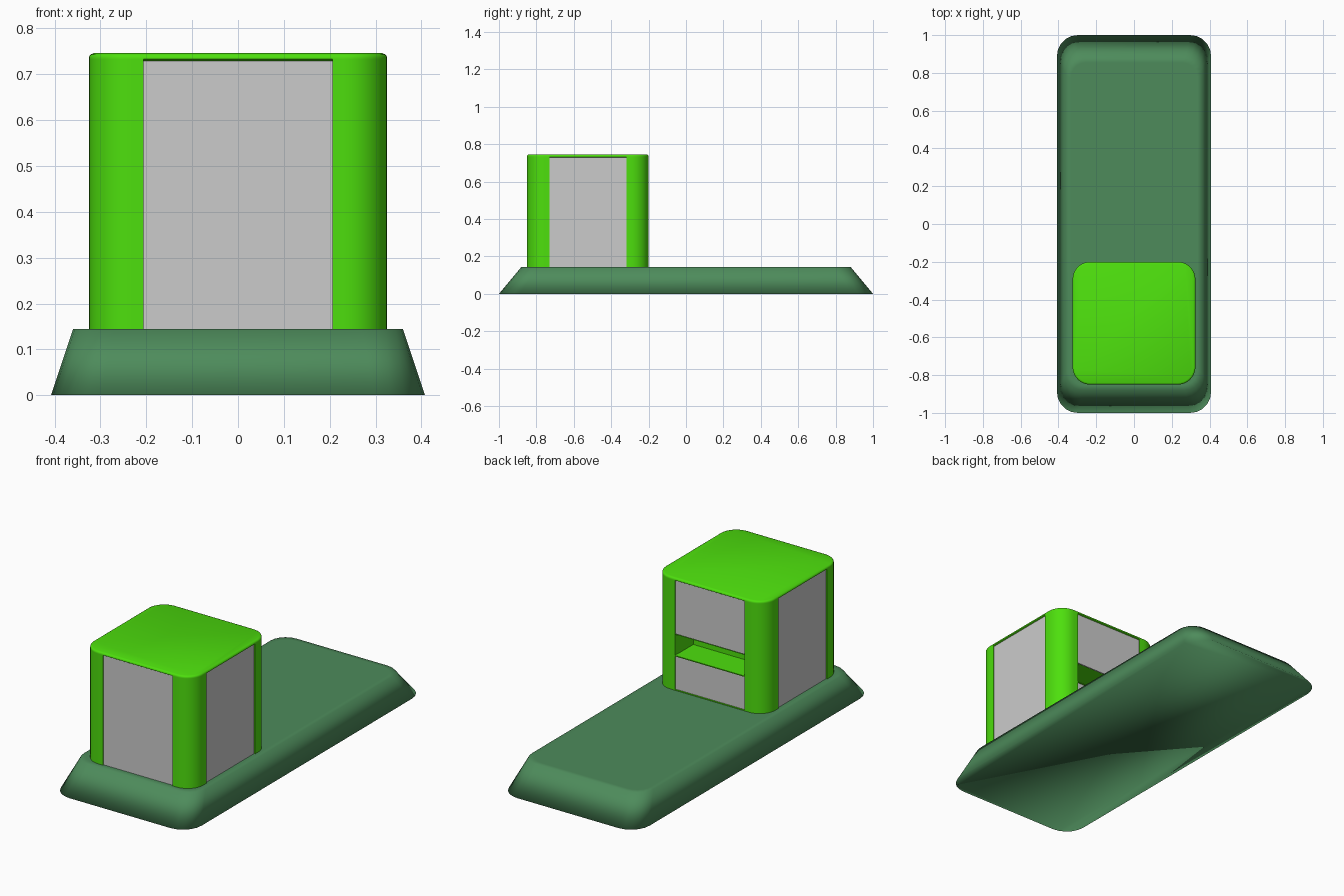
import bpy, bmesh
from math import cos, sin, pi, radians

if "Cube" in bpy.data.objects:
    bpy.data.objects.remove(bpy.data.objects["Cube"])

CY = -0.525                      # booth centre in y
Z0, Z1, ZTOP = 0.144, 0.73, 0.746
H, R = 0.325, 0.093              # booth half width, corner radius
P = 0.206                        # panel half width
INSET, THICK = 0.006, 0.02


def material(name, rgb):
    m = bpy.data.materials.new(name)
    m.diffuse_color = (*rgb, 1)
    m.use_nodes = True
    m.node_tree.nodes["Principled BSDF"].inputs["Base Color"].default_value = m.diffuse_color
    return m


def make(name, bm, mat=None, angle=None):
    bmesh.ops.recalc_face_normals(bm, faces=bm.faces)
    me = bpy.data.meshes.new(name)
    bm.to_mesh(me)
    bm.free()
    ob = bpy.data.objects.new(name, me)
    bpy.context.collection.objects.link(ob)
    if mat:
        me.materials.append(mat)
    if angle:
        bpy.ops.object.select_all(action='DESELECT')
        ob.select_set(True)
        bpy.context.view_layer.objects.active = ob
        bpy.ops.object.shade_smooth_by_angle(angle=radians(angle))
    return ob


def rounded_rect(hx, hy, r, seg, cy=0):
    pts = []
    for k, (sx, sy) in enumerate([(1, 1), (-1, 1), (-1, -1), (1, -1)]):
        for i in range(seg + 1):
            a = pi / 2 * (k + i / seg)
            pts.append((sx * (hx - r) + r * cos(a), cy + sy * (hy - r) + r * sin(a)))
    return pts


def loft(rings):
    """Skin a stack of (points, z) rings and cap both ends."""
    bm = bmesh.new()
    loops = [[bm.verts.new((x, y, z)) for x, y in pts] for pts, z in rings]
    for a, b in zip(loops, loops[1:]):
        for i in range(len(a)):
            j = (i + 1) % len(a)
            bm.faces.new((a[i], a[j], b[j], b[i]))
    bm.faces.new(loops[-1])
    bm.faces.new(loops[0][::-1])
    return bm


def box(lo, hi):
    bm = bmesh.new()
    bmesh.ops.create_cube(bm, size=1)
    for v in bm.verts:
        v.co = [(l + h) / 2 + c * (h - l) for l, h, c in zip(lo, hi, v.co)]
    return bm


dark = material("base_green", (0.075, 0.26, 0.105))
lime = material("bright_green", (0.075, 0.74, 0.004))

# Sloped base with a closed underside and soft edges
base = loft([(rounded_rect(0.408, 1.0, 0.11, 5), 0),
             (rounded_rect(0.36, 0.88, 0.09, 5), Z0),
             (rounded_rect(0.335, 0.855, 0.08, 5), Z0)])
make("base", base, dark, 180)

# Rounded corner posts
for name, sx, sy in [("back_right", 1, 1), ("back_left", -1, 1),
                     ("front_left", -1, -1), ("front_right", 1, -1)]:
    c, d = H - R, H - INSET - THICK
    arc = [(c + R * cos(pi / 2 * i / 10), c + R * sin(pi / 2 * i / 10)) for i in range(11)]
    outline = [(P, d), (0.27, 0.27), (d, P), (H, P)] + arc + [(P, H)]
    pts = [(sx * x, CY + sy * y) for x, y in outline]
    make(name + "_post", loft([(pts, Z0), (pts, 0.733)]), lime, 40)

# Roof with softened upper and lower edges
roof = [(rounded_rect(H - d, H - d, R - d, 10, CY), z)
        for d, z in [(0.008, 0.728), (0, 0.733), (0, 0.738), (0.003, 0.743), (0.01, ZTOP)]]
make("roof", loft(roof), lime, 40)

# Grey wall panels, set slightly back between the posts
o, i = H - INSET, H - INSET - THICK
make("front_panel", box((-P, CY - o, Z0), (P, CY - i, Z1)))
for name, s in [("left_panel", -1), ("right_panel", 1)]:
    xs = sorted((s * o, s * i))
    make(name, box((xs[0], CY - P, Z0), (xs[1], CY + P, Z1)))
SHELF, LINTEL, LIP = 0.33, 0.44, 0.004
make("back_lower_panel", box((-P, CY + i, Z0), (P, CY + o, SHELF - LIP)))
make("back_upper_panel", box((-P, CY + i, LINTEL + LIP), (P, CY + o, Z1)))
make("back_sill", box((-P, CY + i, Z0), (P, CY + H, Z0 + LIP)), lime)

# Recessed shelf in the back wall, open to the rear, with a thin lip
recess = box((-P, CY + o - 0.15, SHELF), (P, CY + o, LINTEL))
rear = max(recess.faces, key=lambda f: f.calc_center_median().y)
bmesh.ops.delete(recess, geom=[rear], context='FACES_ONLY')
make("shelf_recess", recess, lime)
make("shelf_lip", box((-P, CY + i, SHELF - LIP), (P, CY + H, SHELF + 0.001)), lime)
